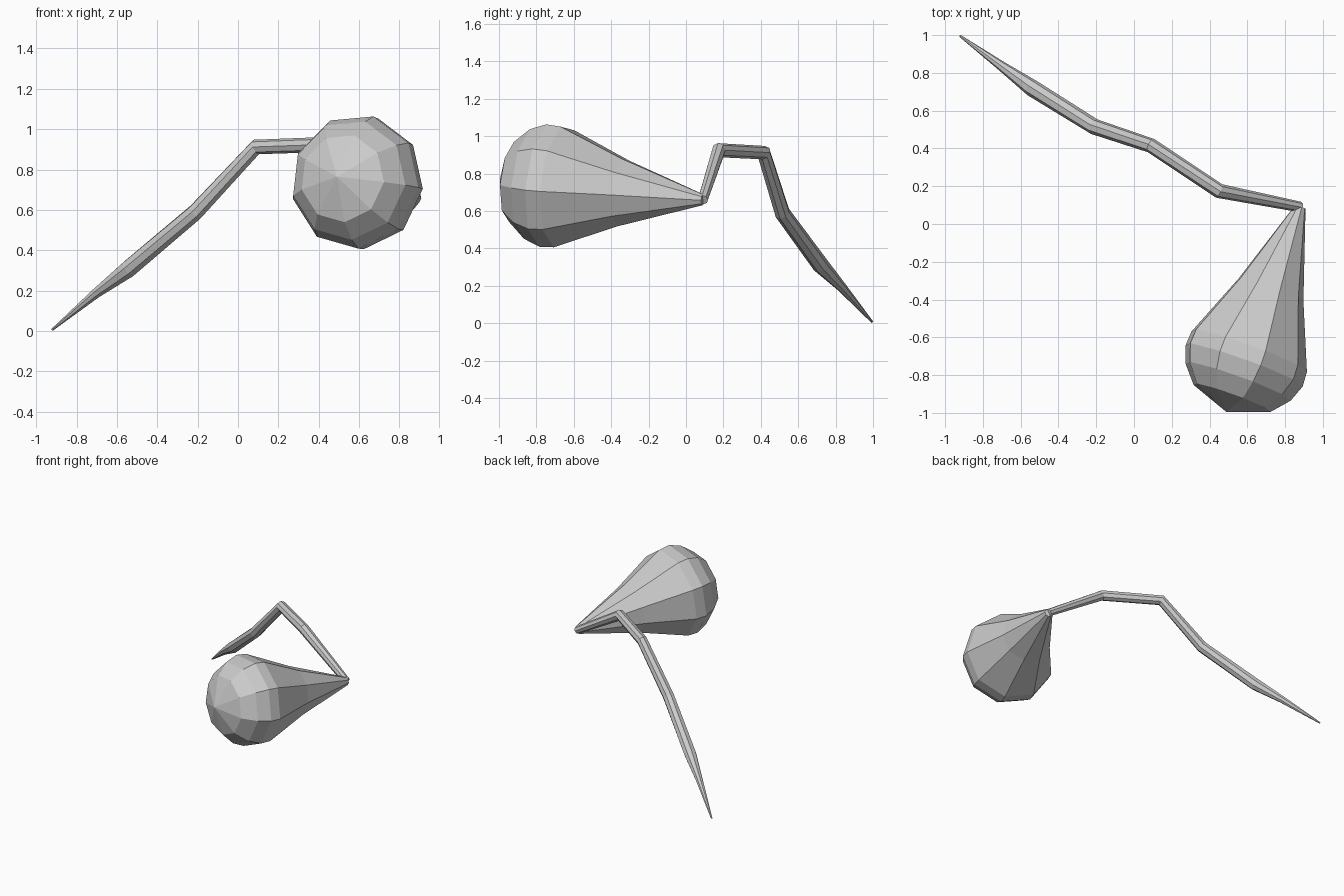
import bpy, bmesh, math
from mathutils import Vector

if "Cube" in bpy.data.objects:
    bpy.data.objects.remove(bpy.data.objects["Cube"])


def add_tube(name, path, sides, phase=0.0, straight=False):
    """Skin mitred polygon rings along (x, y, z, radius) points."""
    pts = [Vector(p[:3]) for p in path]
    bm = bmesh.new()
    rings = []
    n = len(pts)
    for i, p in enumerate(pts):
        before = (p - pts[i - 1]).normalized() if i else (pts[1] - p).normalized()
        after = (pts[i + 1] - p).normalized() if i < n - 1 else before
        tangent = (before + after).normalized()
        u = Vector((-tangent.y, tangent.x, 0)).normalized()
        if straight and u.x < 0:
            u = -u
        v = u.cross(tangent)
        if v.z < 0:
            v = -v
        r = path[i][3]
        ring = []
        for k in range(sides):
            a = phase + math.tau * k / sides
            ring.append(bm.verts.new(p + r * (math.cos(a) * u + math.sin(a) * v)))
        rings.append(ring)
    for a, b in zip(rings, rings[1:]):
        for k in range(sides):
            j = (k + 1) % sides
            bm.faces.new((a[k], a[j], b[j], b[k]))
    bm.faces.new(rings[0])
    # Fan the last ring to a pole when it is tiny
    bm.faces.new(rings[-1])
    bmesh.ops.remove_doubles(bm, verts=bm.verts, dist=0.0005)
    bmesh.ops.recalc_face_normals(bm, faces=bm.faces)
    mesh = bpy.data.meshes.new(name)
    bm.to_mesh(mesh)
    bm.free()
    obj = bpy.data.objects.new(name, mesh)
    bpy.context.collection.objects.link(obj)
    return obj


# Bulb: nine-sided teardrop from the narrow neck to the rounded pole
neck, pole = Vector((0.88, 0.09, 0.66)), Vector((0.49, -0.995, 0.765))
profile = [(0, 0.03), (0.40, 0.185), (0.70, 0.33), (0.77, 0.335),
           (0.85, 0.30), (0.93, 0.22), (1.0, 0.002)]
add_tube("bulb", [(*neck.lerp(pole, t), r) for t, r in profile],
         9, math.radians(75), straight=True)

# Stem: bent tube tapering to a point on the ground
stem = [(0.88, 0.09, 0.66, 0.028), (0.45, 0.175, 0.925, 0.039),
        (0.09, 0.415, 0.912, 0.039), (-0.21, 0.515, 0.59, 0.042),
        (-0.54, 0.72, 0.31, 0.045), (-0.70, 0.835, 0.19, 0.026),
        (-0.92, 0.995, 0.007, 0.006)]
add_tube("stem", stem, 8)
